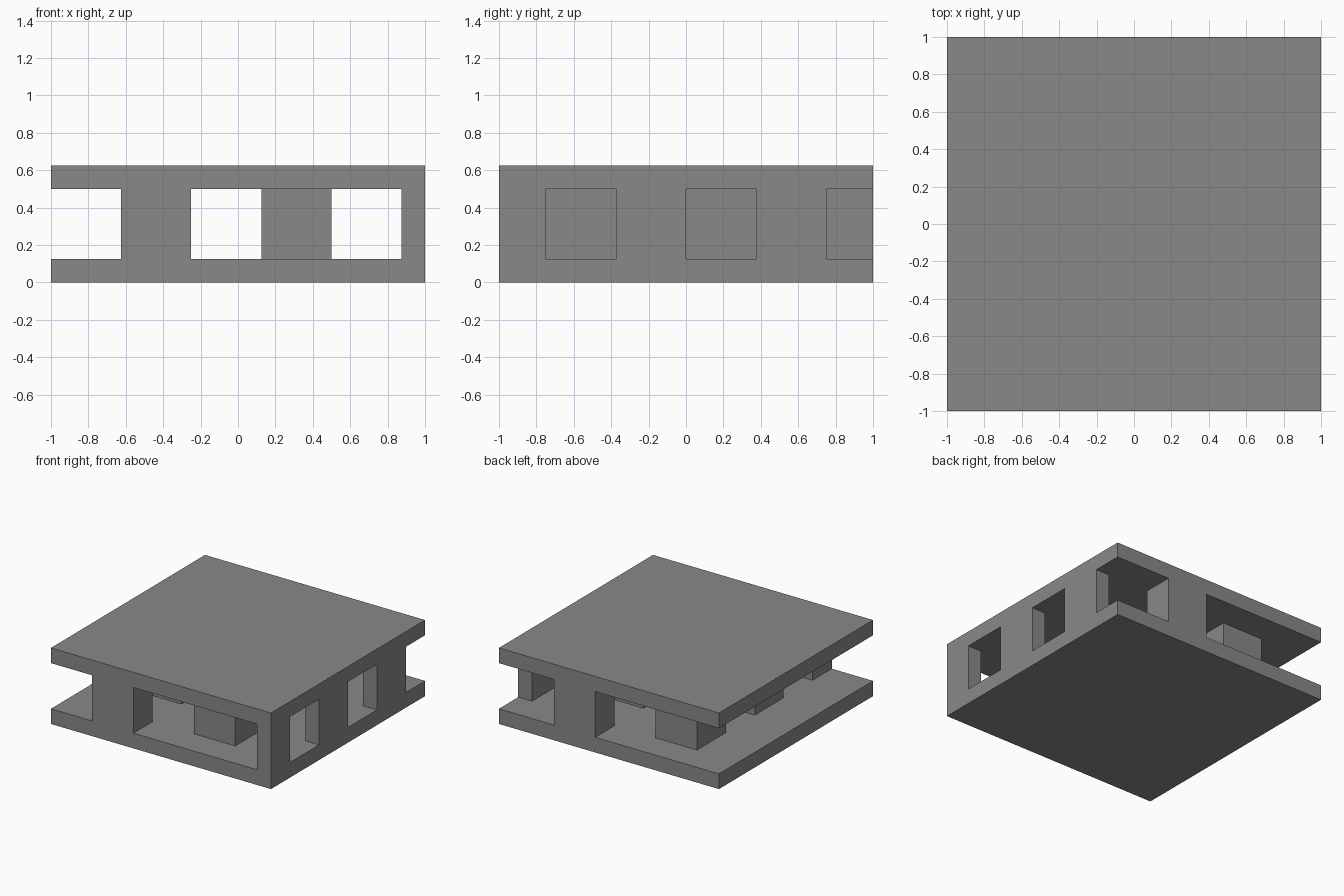
import bpy, bmesh, math

cube = bpy.data.objects.get("Cube")
if cube:
    bpy.data.objects.remove(cube, do_unlink=True)

# One plain grey for the whole model
grey = bpy.data.materials.new("mid_grey")
grey.use_nodes = True
colour = (0.25, 0.25, 0.25, 1)
grey.diffuse_color = colour
grey.node_tree.nodes["Principled BSDF"].inputs["Base Color"].default_value = colour

# Cell boundaries: a regular pitch, trimmed at the outer edges
STEP = 0.375
xs = [-1 + STEP * i for i in range(6)] + [1]
ys = [-1] + [-0.75 + STEP * i for i in range(5)] + [1]
zs = [0, 0.125, 0.5, 0.625]


def solid(i, j, k):
    """Two full slabs, with staggered pillars in every second column between."""
    if not (0 <= i < 6 and 0 <= j < 6 and 0 <= k < 3):
        return False
    if k != 1:
        return True
    return i % 2 == 1 and j % 2 == (1 if i == 3 else 0)


# Skin the solid cells, keeping only their outward faces
bm = bmesh.new()
verts = {}


def corner(cell):
    if cell not in verts:
        i, j, k = cell
        verts[cell] = bm.verts.new((xs[i], ys[j], zs[k]))
    return verts[cell]


for cell in [(i, j, k) for i in range(6) for j in range(6) for k in range(3)]:
    if not solid(*cell):
        continue
    for axis in range(3):
        u, v = (axis + 1) % 3, (axis + 2) % 3
        for side in (0, 1):
            neighbour = list(cell)
            neighbour[axis] += 2 * side - 1
            if solid(*neighbour):
                continue
            loop = []
            for du, dv in ((0, 0), (1, 0), (1, 1), (0, 1)):
                p = list(cell)
                p[axis] += side
                p[u] += du
                p[v] += dv
                loop.append(corner(tuple(p)))
            bm.faces.new(loop if side else loop[::-1])

# Merge the flat regions into clean faces
bmesh.ops.dissolve_limit(bm, angle_limit=math.radians(1),
                         verts=bm.verts[:], edges=bm.edges[:])
bmesh.ops.recalc_face_normals(bm, faces=bm.faces[:])

mesh = bpy.data.meshes.new("pillared_slabs")
bm.to_mesh(mesh)
bm.free()
mesh.materials.append(grey)
bpy.context.scene.collection.objects.link(
    bpy.data.objects.new("pillared_slabs", mesh))
